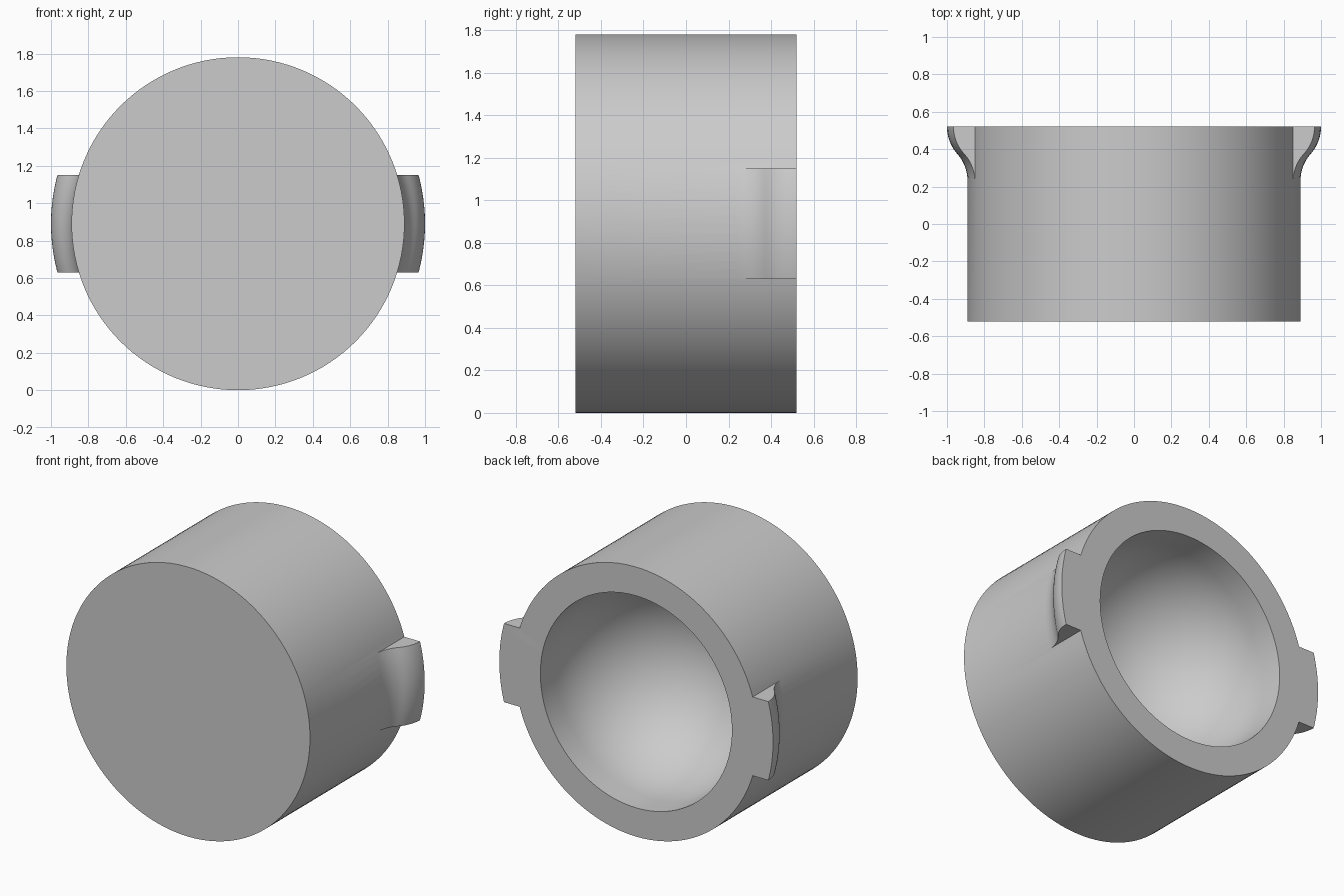
import bpy
import bmesh
from math import sin, cos, pi, atan
from mathutils import Vector

cube = bpy.data.objects.get("Cube")
if cube:
    bpy.data.objects.remove(cube, do_unlink=True)

R = 0.89          # outer radius, also the axis height
HALF = 0.52       # half the depth
BORE = 0.70       # bore radius
DOME_Y = 0.365    # where the bore turns into the domed floor
LUG_R = 1.0
LUG_Y = 0.23
LUG_HALF = 0.26
SEGMENTS = 128


def lathe(name, profile, closed):
    """Revolve (radius, y) points around the horizontal y axis."""
    bm = bmesh.new()
    verts = [bm.verts.new((r, y, R)) for r, y in profile]
    edges = [bm.edges.new(pair) for pair in zip(verts, verts[1:])]
    if closed:
        edges.append(bm.edges.new((verts[-1], verts[0])))
    bmesh.ops.spin(bm, geom=verts + edges, cent=(0, 0, R), axis=(0, 1, 0),
                   angle=2 * pi, steps=SEGMENTS)
    bmesh.ops.remove_doubles(bm, verts=bm.verts[:], dist=1e-4)
    bmesh.ops.recalc_face_normals(bm, faces=bm.faces[:])
    mesh = bpy.data.meshes.new(name)
    bm.to_mesh(mesh)
    bm.free()
    obj = bpy.data.objects.new(name, mesh)
    bpy.context.collection.objects.link(obj)
    return obj


def boolean(target, tool, operation):
    """Apply a boolean and discard the tool object."""
    mod = target.modifiers.new(operation.title(), 'BOOLEAN')
    mod.object = tool
    mod.operation = operation
    mod.solver = 'EXACT'
    bpy.context.view_layer.objects.active = target
    bpy.ops.object.modifier_apply(modifier=mod.name)
    bpy.data.objects.remove(tool, do_unlink=True)


# Cup body: flat closed front, open back, straight bore with a domed floor
steps = 24
dome = [(BORE * cos(a), DOME_Y - BORE * sin(a))
        for a in (pi / 2 * i / steps for i in range(steps))]
body = lathe("cup_body", [(0, -HALF), (R, -HALF), (R, HALF), (BORE, HALF)]
             + dome + [(0, DOME_Y - BORE)], False)

# Lug flange: S-curve made of two equal tangent arcs
rise, run = (LUG_R - R) / 2, (HALF - LUG_Y) / 2
sweep = 2 * atan(rise / run)
arc_r = run / sin(sweep)
n = 10
arc = [(arc_r * (1 - cos(sweep * i / n)), arc_r * sin(sweep * i / n))
       for i in range(n + 1)]
lower = [(R + h, LUG_Y + d) for h, d in arc]
upper = [(LUG_R - h, HALF - d) for h, d in reversed(arc[:-1])]
lugs = lathe("side_lugs", [(0.8, HALF), (0.8, 0.19), (R - 0.005, 0.2)]
             + lower[1:] + upper, True)

# Keep only the two side lugs, then fuse them to the body
bpy.ops.mesh.primitive_cube_add(size=2, location=(0, 0, R))
slab = bpy.context.object
slab.name = "lug_slab"
slab.scale = Vector((1.3, 1, LUG_HALF))
slab.hide_render = True
bpy.context.view_layer.update()
boolean(lugs, slab, 'INTERSECT')
boolean(body, lugs, 'UNION')

# Smooth walls with crisp rims
bpy.ops.object.select_all(action='DESELECT')
body.select_set(True)
bpy.context.view_layer.objects.active = body
bpy.ops.object.shade_smooth_by_angle(angle=pi / 6)
